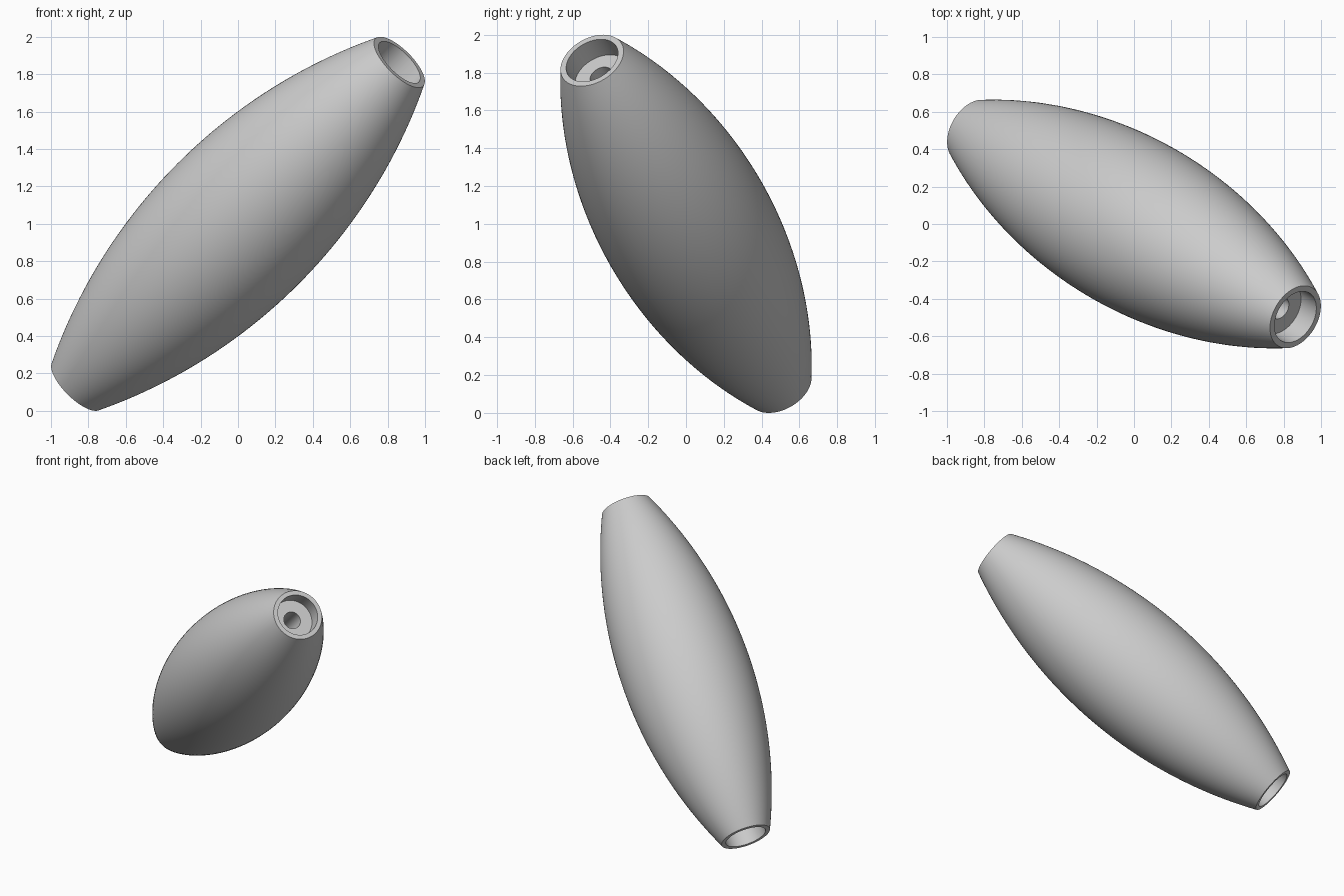
import bpy
import bmesh
import math
from mathutils import Vector

cube = bpy.data.objects.get("Cube")
if cube:
    bpy.data.objects.remove(cube, do_unlink=True)

# Main dimensions
TIP = Vector((0.863, -0.497, 0.864))   # centre to the upper end
HALF = TIP.length
BELLY, RIM, BORE, HOLE = 0.457, 0.18, 0.148, 0.062
DEPTH = 0.125
SEGMENTS, RINGS = 96, 48

# Single grey material
grey = bpy.data.materials.new("plain grey")
grey.use_nodes = True
colour = (0.6, 0.6, 0.6, 1)
grey.diffuse_color = colour
grey.node_tree.nodes["Principled BSDF"].inputs["Base Color"].default_value = colour

# Outer profile: a circular arc from end to end
sag = BELLY - RIM
arc = (HALF ** 2 + sag ** 2) / (2 * sag)
profile = []
for i in range(RINGS + 1):
    t = HALF * (2 * i / RINGS - 1)
    profile.append((BELLY - arc + math.sqrt(arc ** 2 - t ** 2), t))

# Inner profile: counterbore at each end joined by a narrow through hole
floor = HALF - DEPTH
inner = [(BORE, HALF), (BORE, floor), (HOLE, floor)]
profile += inner + [(r, -t) for r, t in reversed(inner)]

# Spin the closed profile around its axis
bm = bmesh.new()
verts = [bm.verts.new((r, 0, t)) for r, t in profile]
edges = [bm.edges.new((v, verts[i - 1])) for i, v in enumerate(verts)]
bmesh.ops.spin(bm, geom=verts + edges, cent=(0, 0, 0), axis=(0, 0, 1),
               angle=math.tau, steps=SEGMENTS, use_duplicate=False)
bmesh.ops.remove_doubles(bm, verts=bm.verts, dist=0.0005)
bmesh.ops.recalc_face_normals(bm, faces=bm.faces)
mesh = bpy.data.meshes.new("barrel_bead")
bm.to_mesh(mesh)
bm.free()
mesh.materials.append(grey)

# Tilt the bead along its diagonal axis
bead = bpy.data.objects.new("barrel_bead", mesh)
bpy.context.collection.objects.link(bead)
bead.rotation_euler = TIP.to_track_quat("Z", "Y").to_euler()
bead.location = (0, 0, 1)

bpy.ops.object.select_all(action="DESELECT")
bead.select_set(True)
bpy.context.view_layer.objects.active = bead
bpy.ops.object.shade_smooth_by_angle(angle=math.radians(30))
